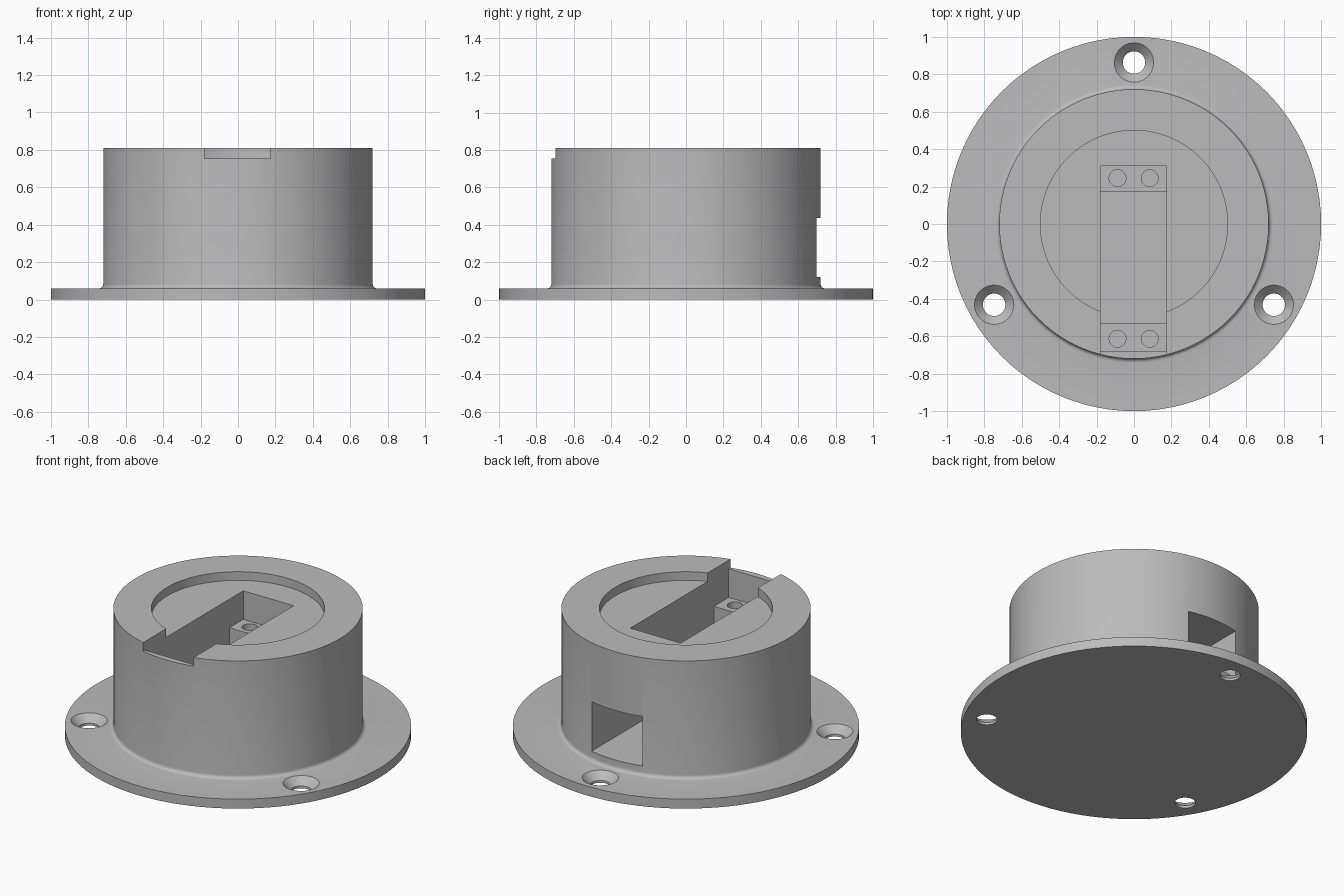
import bpy, bmesh, math

if "Cube" in bpy.data.objects:
    bpy.data.objects.remove(bpy.data.objects["Cube"])

grey = bpy.data.materials.new("light_grey")
grey.diffuse_color = (0.5, 0.5, 0.5, 1)
grey.use_nodes = True
grey.node_tree.nodes["Principled BSDF"].inputs["Base Color"].default_value = grey.diffuse_color


def make_object(name, bm):
    bmesh.ops.recalc_face_normals(bm, faces=bm.faces)
    mesh = bpy.data.meshes.new(name)
    bm.to_mesh(mesh)
    bm.free()
    mesh.materials.append(grey)
    obj = bpy.data.objects.new(name, mesh)
    bpy.context.collection.objects.link(obj)
    return obj


def lathe(name, profile, segments, x=0, y=0):
    """Closed solid of revolution from (radius, height) points."""
    bm = bmesh.new()
    rings = []
    for r, z in profile:
        angles = [2 * math.pi * i / segments for i in range(segments)]
        rings.append([bm.verts.new((x + r * math.cos(a), y + r * math.sin(a), z)) for a in angles])
    for low, high in zip(rings, rings[1:]):
        for i in range(segments):
            j = (i + 1) % segments
            bm.faces.new((low[i], low[j], high[j], high[i]))
    bm.faces.new(rings[0])
    bm.faces.new(rings[-1])
    return make_object(name, bm)


def extrude_x(name, outline, x0, x1):
    """Prism along x from a (y, z) outline."""
    bm = bmesh.new()
    face = bm.faces.new([bm.verts.new((x0, y, z)) for y, z in outline])
    out = bmesh.ops.extrude_face_region(bm, geom=[face])
    verts = [v for v in out["geom"] if isinstance(v, bmesh.types.BMVert)]
    bmesh.ops.translate(bm, verts=verts, vec=(x1 - x0, 0, 0))
    return make_object(name, bm)


# Flanged round housing with a small fillet where the wall meets the flange
FLANGE, WALL, TOP, FILLET = 0.06, 0.72, 0.81, 0.022
fillet = []
for i in range(6):
    a = math.radians(90 * i / 5)
    fillet.append((WALL + FILLET * (1 - math.sin(a)), FLANGE + FILLET * (1 - math.cos(a))))
housing = lathe("housing", [(1, 0), (1, FLANGE)] + fillet + [(WALL, TOP)], 96)

# Round recess in the top
LEDGE = 0.755
cutters = [lathe("recess_cutter", [(0.5, LEDGE), (0.5, 1)], 96)]

# Front slot, deep pocket with a terminal block at each end, rear cable window
BLOCK, FLOOR, WINDOW = 0.573, 0.12, 0.435
cutters.append(extrude_x("pocket_cutter", [
    (-0.9, 0.9), (-0.9, LEDGE), (-0.68, LEDGE), (-0.68, BLOCK), (-0.53, BLOCK),
    (-0.53, FLOOR), (0.9, FLOOR), (0.9, WINDOW), (0.17, WINDOW), (0.17, BLOCK),
    (0.31, BLOCK), (0.31, 0.9)], -0.18, 0.175))

# Blind screw holes in the terminal blocks
for y in (0.245, -0.613):
    for x in (-0.088, 0.084):
        cutters.append(lathe("terminal_hole_cutter", [(0.045, 0.49), (0.045, 0.65)], 32, x, y))

# Three countersunk mounting holes in the flange
for k in range(3):
    a = math.radians(90 + 120 * k)
    cutters.append(lathe("mounting_hole_cutter",
                         [(0.06, -0.05), (0.06, 0.015), (0.105, FLANGE), (0.107, FLANGE + 0.002)],
                         40, 0.863 * math.cos(a), 0.863 * math.sin(a)))

# Cut everything out of the housing and bake the result
for cutter in cutters:
    mod = housing.modifiers.new(cutter.name, "BOOLEAN")
    mod.operation = "DIFFERENCE"
    mod.solver = "EXACT"
    mod.object = cutter
depsgraph = bpy.context.evaluated_depsgraph_get()
baked = bpy.data.meshes.new_from_object(housing.evaluated_get(depsgraph))
housing.modifiers.clear()
housing.data = baked
baked.materials.clear()
baked.materials.append(grey)
for p in baked.polygons:
    p.material_index = 0
for cutter in cutters:
    bpy.data.objects.remove(cutter)

# Smooth round walls, crisp edges
bpy.context.view_layer.objects.active = housing
housing.select_set(True)
bpy.ops.object.shade_smooth_by_angle(angle=math.radians(30))
